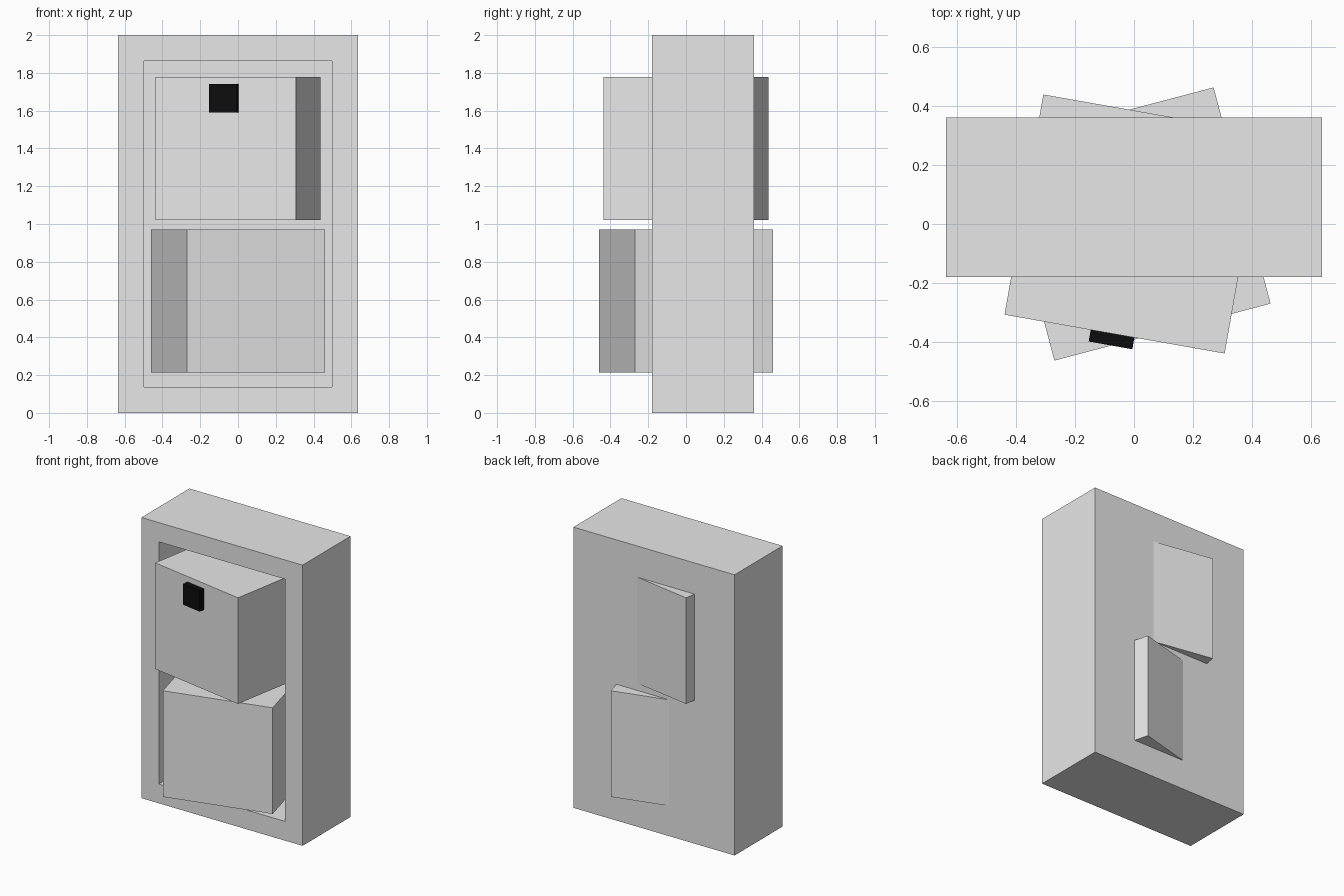
import bpy, bmesh, math
from mathutils import Matrix, Vector

if "Cube" in bpy.data.objects:
    bpy.data.objects.remove(bpy.data.objects["Cube"])


def material(name, rgb):
    m = bpy.data.materials.new(name)
    m.diffuse_color = (*rgb, 1.0)
    m.use_nodes = True
    m.node_tree.nodes["Principled BSDF"].inputs["Base Color"].default_value = m.diffuse_color
    return m


GREY = material("light grey", (0.8, 0.8, 0.8))
BLACK = material("black", (0.004, 0.004, 0.004))


def box(name, size, centre, mat, turn=0.0):
    """Box of given size, centred, then turned about the vertical axis."""
    bm = bmesh.new()
    bmesh.ops.create_cube(bm, size=1.0)
    bmesh.ops.transform(bm, verts=bm.verts,
                        matrix=Matrix.Translation(centre) @ Matrix.Diagonal((*size, 1.0)))
    bmesh.ops.rotate(bm, verts=bm.verts, cent=(0, 0, 0),
                     matrix=Matrix.Rotation(math.radians(turn), 3, 'Z'))
    me = bpy.data.meshes.new(name)
    bm.to_mesh(me)
    bm.free()
    me.materials.append(mat)
    ob = bpy.data.objects.new(name, me)
    bpy.context.collection.objects.link(ob)
    return ob


# Outer case with a deep recess pushed into its front
case = box("case", (1.27, 0.54, 2.0), (0, 0.09, 1.0), GREY)
bm = bmesh.new()
bm.from_mesh(case.data)
bm.normal_update()
front = min(bm.faces, key=lambda f: f.calc_center_median().y)
bmesh.ops.inset_region(bm, faces=[front], thickness=0.194)
inner = bmesh.ops.extrude_discrete_faces(bm, faces=[front])["faces"][0]
bmesh.ops.translate(bm, verts=inner.verts, vec=Vector((0, 0.51, 0)))
bm.to_mesh(case.data)
bm.free()

# Two turned blocks standing in the recess and poking out of the back
SIDE = 0.756
box("lower_block", (SIDE, SIDE, SIDE), (0, 0, 0.593), GREY, 14.75)
box("upper_block", (SIDE, SIDE, SIDE), (0, 0, 1.40), GREY, -10)

# Black button on the front of the upper block
box("button", (0.15, 0.04, 0.15), (-0.007, -0.398, 1.665), BLACK, -10)
